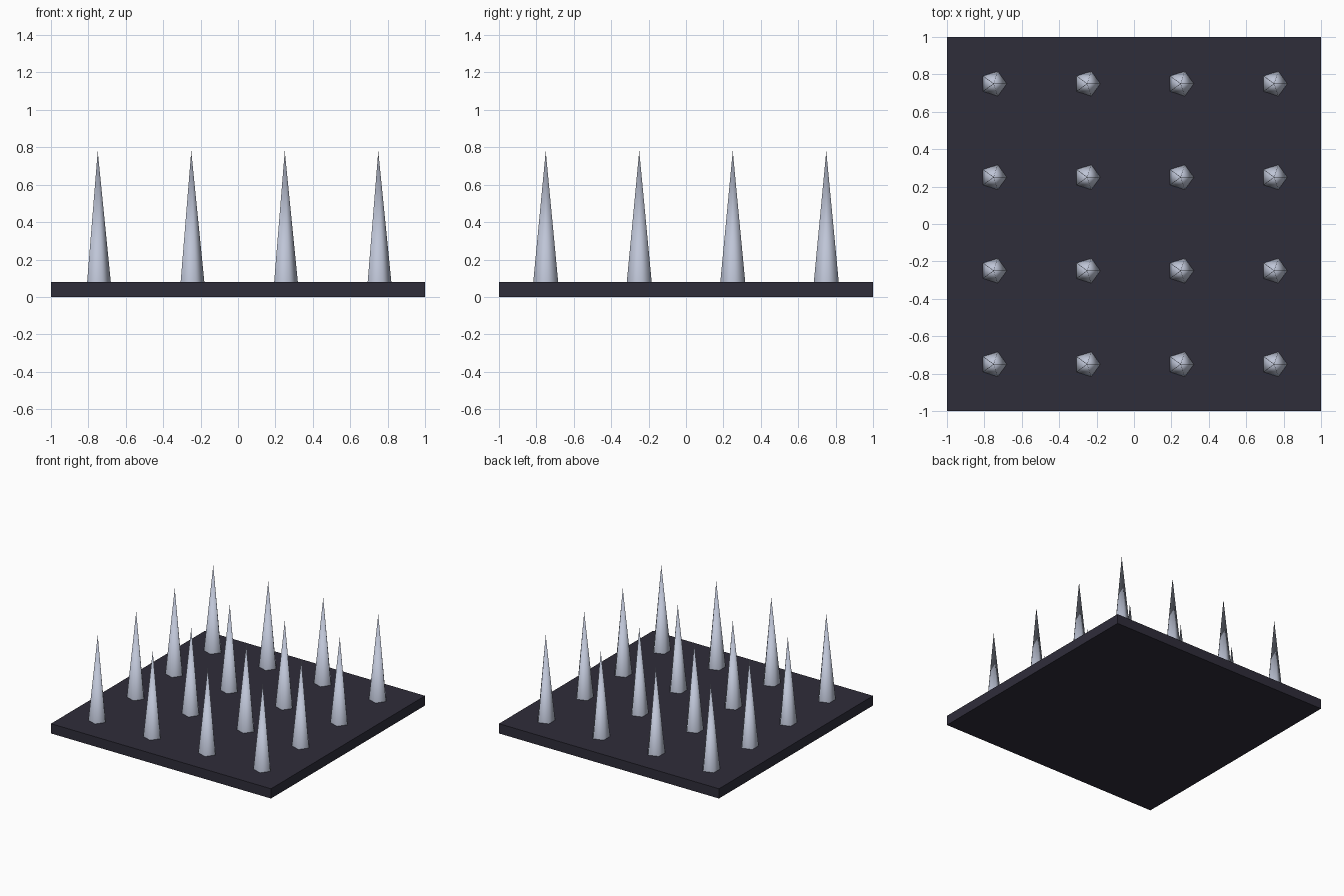
import bpy, math

if "Cube" in bpy.data.objects:
    bpy.data.objects.remove(bpy.data.objects["Cube"])


def material(name, color):
    m = bpy.data.materials.new(name)
    m.diffuse_color = (*color, 1)
    m.use_nodes = True
    m.node_tree.nodes["Principled BSDF"].inputs["Base Color"].default_value = m.diffuse_color
    return m


dark = material("dark slate", (0.028, 0.026, 0.042))
steel = material("pale steel", (0.52, 0.56, 0.68))

# Base plate
bpy.ops.mesh.primitive_cube_add(size=1, location=(0, 0, 0.04))
base = bpy.context.object
base.name = "base_plate"
base.scale = (2, 2, 0.08)
bpy.ops.object.transform_apply(location=False, rotation=False, scale=True)
base.data.materials.append(dark)

# 4 x 4 grid of five-sided smooth spikes, one corner towards +x
for i in range(4):
    for j in range(4):
        bpy.ops.mesh.primitive_cone_add(
            vertices=5, radius1=0.07, radius2=0, depth=0.7,
            location=(-0.75 + 0.5 * i, -0.75 + 0.5 * j, 0.43),
            rotation=(0, 0, -math.pi / 2))
        spike = bpy.context.object
        spike.name = f"spike_{i + 1}_{j + 1}"
        spike.data.materials.append(steel)
        bpy.ops.object.shade_smooth_by_angle(angle=math.radians(80))
